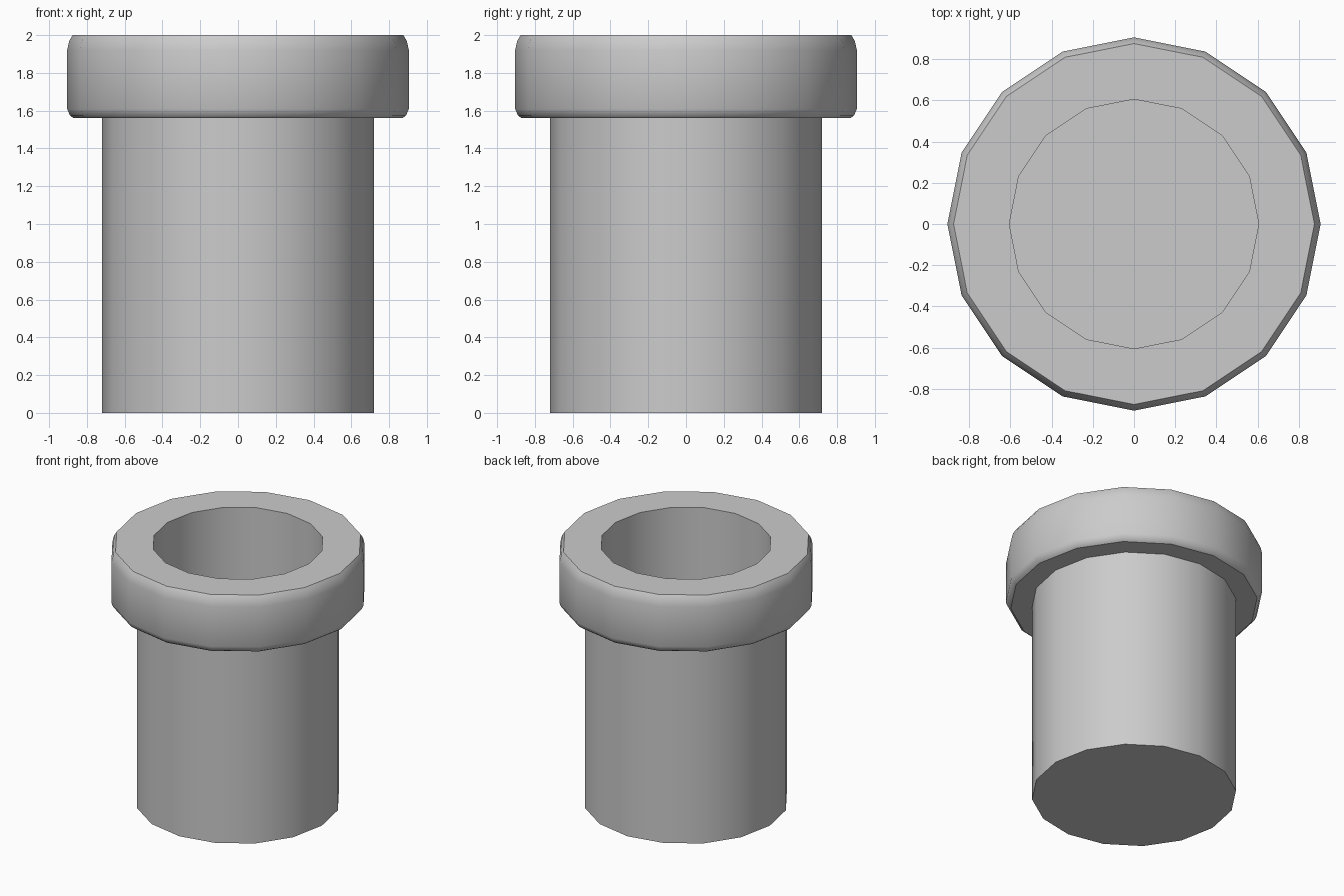
import bpy
import bmesh
import math

if "Cube" in bpy.data.objects:
    bpy.data.objects.remove(bpy.data.objects["Cube"], do_unlink=True)

SIDES = 16

# Plain grey for the whole pipe
grey = bpy.data.materials.new("light_grey")
grey.use_nodes = True
colour = (0.6, 0.6, 0.6, 1)
grey.diffuse_color = colour
grey.node_tree.nodes["Principled BSDF"].inputs["Base Color"].default_value = colour


def lathe(name, profile):
    """Turn a (radius, height) profile about z and cap both ends."""
    bm = bmesh.new()
    rings = []
    for r, z in profile:
        angles = [math.tau * i / SIDES for i in range(SIDES)]
        rings.append([bm.verts.new((r * math.cos(a), r * math.sin(a), z)) for a in angles])
    for low, high in zip(rings, rings[1:]):
        for i in range(SIDES):
            j = (i + 1) % SIDES
            bm.faces.new((low[i], low[j], high[j], high[i]))
    bm.faces.new(rings[0][::-1])
    bm.faces.new(rings[-1])
    bmesh.ops.recalc_face_normals(bm, faces=bm.faces)
    mesh = bpy.data.meshes.new(name)
    bm.to_mesh(mesh)
    bm.free()
    mesh.materials.append(grey)
    obj = bpy.data.objects.new(name, mesh)
    bpy.context.collection.objects.link(obj)
    bpy.ops.object.select_all(action="DESELECT")
    obj.select_set(True)
    bpy.context.view_layer.objects.active = obj
    bpy.ops.object.shade_smooth_by_angle(angle=math.radians(35))


# Closed-bottom tube, rounded collar, then the bore down to its floor
lathe("pipe", [
    (0.72, 0), (0.72, 1.56),
    (0.87, 1.56), (0.89, 1.575), (0.905, 1.61),
    (0.905, 1.92), (0.893, 1.97), (0.875, 2),
    (0.605, 2), (0.605, 0.1),
])
